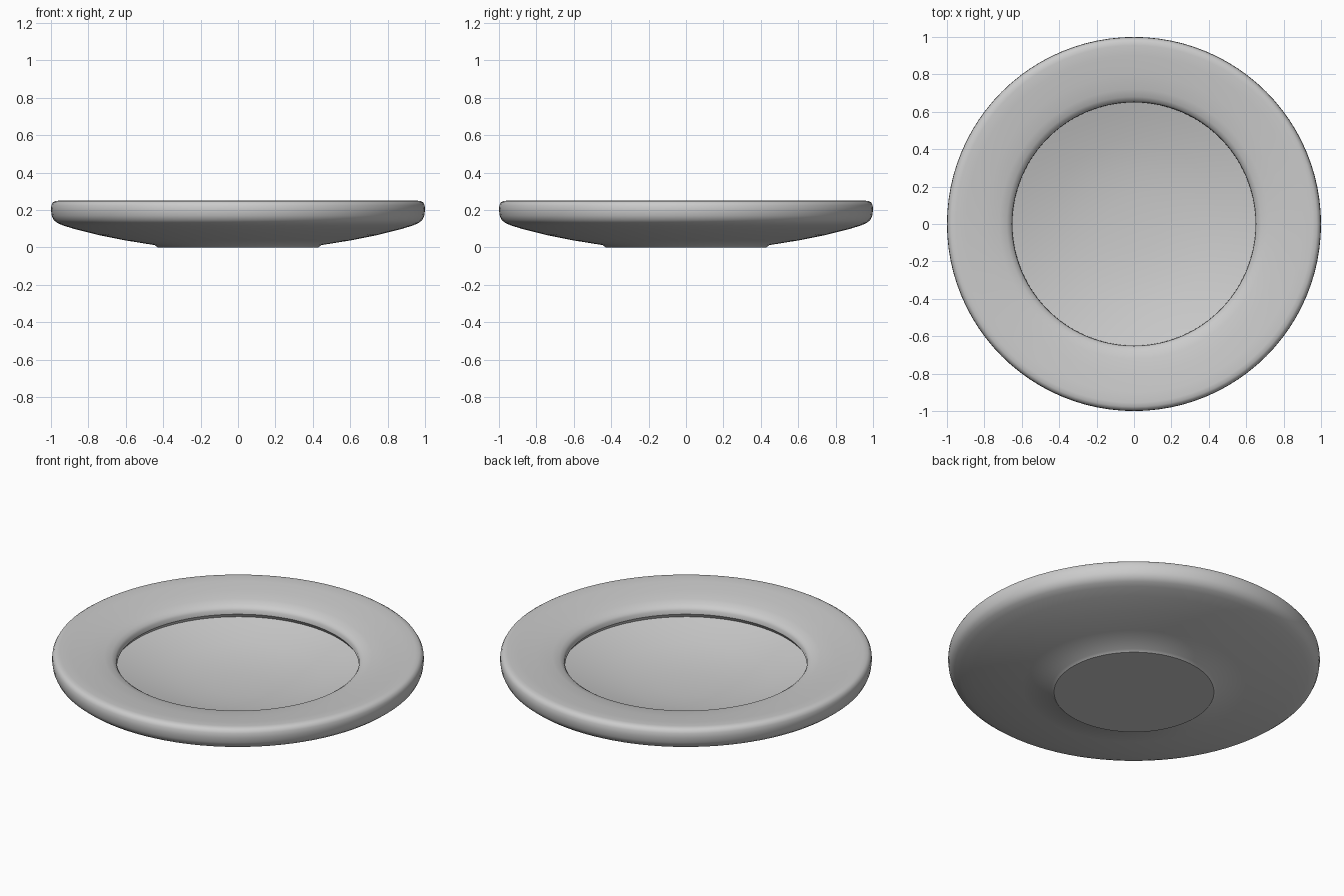
import bpy
import bmesh
from math import tau

cube = bpy.data.objects.get("Cube")
if cube:
    bpy.data.objects.remove(cube, do_unlink=True)

# Glazed grey ceramic
ceramic = bpy.data.materials.new("grey_ceramic")
ceramic.use_nodes = True
colour = (0.6, 0.6, 0.6, 1)
ceramic.diffuse_color = colour
ceramic.node_tree.nodes["Principled BSDF"].inputs["Base Color"].default_value = colour

# Half sections as (radius, height), running from underside to well centre
foot = [(0, 0), (0.43, 0), (0.445, 0.012)]
underside = [(0.6, 0.037), (0.75, 0.067), (0.87, 0.097), (0.935, 0.117)]
edge = [(0.965, 0.13), (0.985, 0.146), (0.996, 0.17), (1, 0.2), (0.998, 0.225),
        (0.99, 0.24), (0.977, 0.248), (0.955, 0.25)]
rim = [(0.9, 0.246), (0.8, 0.235), (0.72, 0.224), (0.68, 0.213), (0.66, 0.2), (0.652, 0.187)]
well = [(0.65, 0.165), (0.665, 0.143), (0.6, 0.124), (0.45, 0.085), (0.3, 0.06),
        (0.15, 0.048), (0, 0.045)]


def lathe(name, profile, segments=96):
    """Spin a half section about the vertical axis into a closed solid."""
    bm = bmesh.new()
    verts = [bm.verts.new((r, 0, z)) for r, z in profile]
    edges = [bm.edges.new(pair) for pair in zip(verts, verts[1:])]
    bmesh.ops.spin(bm, geom=verts + edges, cent=(0, 0, 0), axis=(0, 0, 1),
                   angle=tau, steps=segments, use_duplicate=False)
    bmesh.ops.remove_doubles(bm, verts=bm.verts, dist=0.0005)
    bmesh.ops.recalc_face_normals(bm, faces=bm.faces)
    mesh = bpy.data.meshes.new(name)
    bm.to_mesh(mesh)
    bm.free()
    mesh.materials.append(ceramic)
    obj = bpy.data.objects.new(name, mesh)
    bpy.context.collection.objects.link(obj)
    return obj


plate = lathe("plate", foot + underside + edge + rim + well)
bpy.ops.object.select_all(action="DESELECT")
plate.select_set(True)
bpy.context.view_layer.objects.active = plate
bpy.ops.object.shade_smooth_by_angle(angle=0.6)
